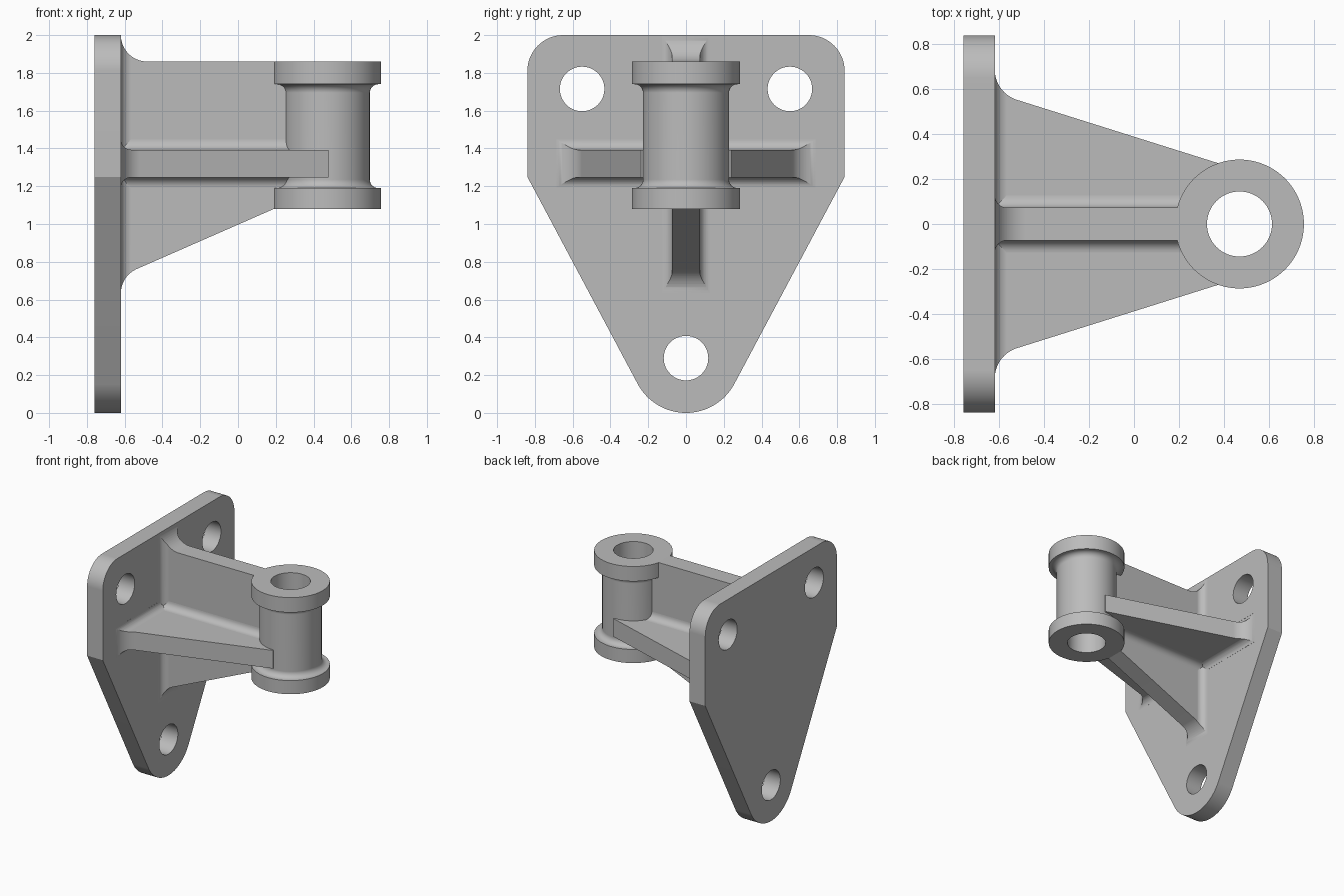
import bpy, bmesh
from math import sin, cos, pi, atan2, sqrt, radians
from mathutils import Matrix, Vector

cube = bpy.data.objects.get("Cube")
if cube:
    bpy.data.objects.remove(cube, do_unlink=True)

grey = bpy.data.materials.new("plain grey")
grey.use_nodes = True
grey.diffuse_color = (0.5, 0.5, 0.5, 1)
grey.node_tree.nodes["Principled BSDF"].inputs["Base Color"].default_value = (0.5, 0.5, 0.5, 1)

FACE = -0.62      # front face of the mounting plate
BACK = -0.76
HALF = 0.073      # half thickness of the webs
FLARE = 0.055     # small fillet radius
BIG = 0.14        # large fillet radius at the rib roots
RIB_Z = 1.32
BOSS_X = 0.47


def arc(cx, cy, r, a0, a1, n=16):
    return [(cx + r * cos(a0 + (a1 - a0) * i / n), cy + r * sin(a0 + (a1 - a0) * i / n))
            for i in range(n + 1)]


def finish(bm, name):
    """Turn a bmesh into a smooth-shaded object with crisp edges."""
    bmesh.ops.remove_doubles(bm, verts=bm.verts, dist=0.0005)
    bmesh.ops.recalc_face_normals(bm, faces=bm.faces)
    mesh = bpy.data.meshes.new(name)
    bm.to_mesh(mesh)
    bm.free()
    mesh.materials.clear()
    mesh.materials.append(grey)
    ob = bpy.data.objects.new(name, mesh)
    bpy.context.collection.objects.link(ob)
    bpy.ops.object.select_all(action='DESELECT')
    ob.select_set(True)
    bpy.context.view_layer.objects.active = ob
    bpy.ops.object.shade_smooth_by_angle(angle=radians(20))
    mod = ob.modifiers.new("weighted normals", 'WEIGHTED_NORMAL')
    mod.keep_sharp = True
    return ob


def prism(points, to_3d, lo, hi):
    """Extrude a 2D outline between two depths."""
    bm = bmesh.new()
    ends = [[bm.verts.new(to_3d(u, v, d)) for u, v in points] for d in (lo, hi)]
    for ring in ends:
        bm.faces.new(ring)
    for i in range(len(points)):
        j = (i + 1) % len(points)
        bm.faces.new((ends[0][i], ends[0][j], ends[1][j], ends[1][i]))
    return bm


def root_fillet(w0, slope):
    """Arc from the plate face into a line w = w0 + slope * (x - FACE)."""
    wc = w0 + slope * BIG + BIG * sqrt(1 + slope * slope)
    return arc(FACE + BIG, wc, BIG, -pi, atan2(-1, slope))


def web(name, points, to_3d, axis, centre):
    """Flat web whose thickness flares out where it meets the plate."""
    bm = prism(points, to_3d, -1, 1)
    steps = 8
    for i in range(steps + 1):
        x = FACE + FLARE * (1 - cos(pi / 2 * i / steps)) + 1e-5
        bmesh.ops.bisect_plane(bm, geom=bm.verts[:] + bm.edges[:] + bm.faces[:],
                               plane_co=(x, 0, 0), plane_no=(1, 0, 0))
    for v in bm.verts:
        d = min(max(v.co.x - FACE, 0), FLARE)
        half = HALF + FLARE - sqrt(FLARE ** 2 - (FLARE - d) ** 2)
        v.co[axis] = centre + (half if v.co[axis] > 0 else -half)
    return finish(bm, name)


# Mounting plate: filled outline with three bolt holes
corner, tip = 0.19, 0.29
tilt = -radians(28.5)
right = arc(0, tip, tip, -pi / 2, tilt) + [(0.84, 1.25)] + arc(0.84 - corner, 2 - corner, corner, 0, pi / 2)
outline = right + [(-y, z) for y, z in reversed(right[1:])]
loops = [outline] + [arc(y, z, 0.118, 0, 2 * pi, 48)[:-1]
                     for y, z in ((0.55, 1.715), (-0.55, 1.715), (0, tip))]
curve = bpy.data.curves.new("plate_outline", 'CURVE')
curve.dimensions = '2D'
curve.fill_mode = 'BOTH'
curve.extrude = (FACE - BACK) / 2
for pts in loops:
    spline = curve.splines.new('POLY')
    spline.points.add(len(pts) - 1)
    for p, (y, z) in zip(spline.points, pts):
        p.co = (y, z, 0, 1)
    spline.use_cyclic_u = True
helper = bpy.data.objects.new("plate_outline", curve)
bpy.context.collection.objects.link(helper)
flat = helper.evaluated_get(bpy.context.evaluated_depsgraph_get()).to_mesh()
bm = bmesh.new()
bm.from_mesh(flat)
for v in bm.verts:
    y, z, d = v.co
    v.co = Vector((d + (FACE + BACK) / 2, y, z))
bpy.data.objects.remove(helper, do_unlink=True)
finish(bm, "mounting_plate")

# Vertical web: level top edge, sloping lower edge
root = FACE - 0.03
top = root_fillet(1.86, 0)
low = [(x, -w) for x, w in root_fillet(-0.725, -0.438)]
side = ([(root, top[0][1])] + top + [(0.195, 1.86), (0.29, 1.85), (0.29, 1.1), (0.195, 1.082)]
        + low[::-1] + [(root, low[0][1])])
web("vertical_web", side, lambda u, v, d: (u, d, v), 1, 0)

# Horizontal web: tapers to the sides of the barrel, notched clear of the bore
edge = [(root, 0.69)] + root_fillet(0.584, -0.314) + [(0.48, 0.238)]
plan = edge + arc(BOSS_X, 0, 0.185, pi / 2, 3 * pi / 2, 24) + [(x, -y) for x, y in reversed(edge)]
web("horizontal_web", plan, lambda u, v, d: (u, v, d), 2, RIB_Z)

# Fillets where the two webs cross
cross = []
for k in range(4):
    a = pi / 2 * k
    c = HALF + FLARE
    cy, cz = c * (cos(a) - sin(a)), c * (sin(a) + cos(a))
    cross += arc(cy, RIB_Z + cz, FLARE, a - pi / 2, a - pi, 8)
finish(prism(cross, lambda u, v, d: (d, u, v), FACE - 0.02, 0.27), "web_crossing_fillet")

# Bored boss: lathed barrel with a flange at each end
bore, barrel, flange, f = 0.145, 0.228, 0.287, 0.045
upper = (arc(barrel + f, 1.74 - f, f, pi, pi / 2, 8) + [(flange, 1.74), (flange, 1.86), (bore, 1.86)])
lower = (arc(barrel + f, 1.19 + f, f, pi, 3 * pi / 2, 8) + [(flange, 1.19), (flange, 1.08), (bore, 1.08)])
profile = upper + lower[::-1]
bm = bmesh.new()
ring = [bm.verts.new((BOSS_X + r, 0, z)) for r, z in profile]
edges = [bm.edges.new((ring[i - 1], ring[i])) for i in range(len(ring))]
bmesh.ops.spin(bm, geom=ring + edges, cent=(BOSS_X, 0, 0), axis=(0, 0, 1),
               angle=2 * pi, steps=80, use_merge=False, use_duplicate=False)
finish(bm, "pivot_boss")
